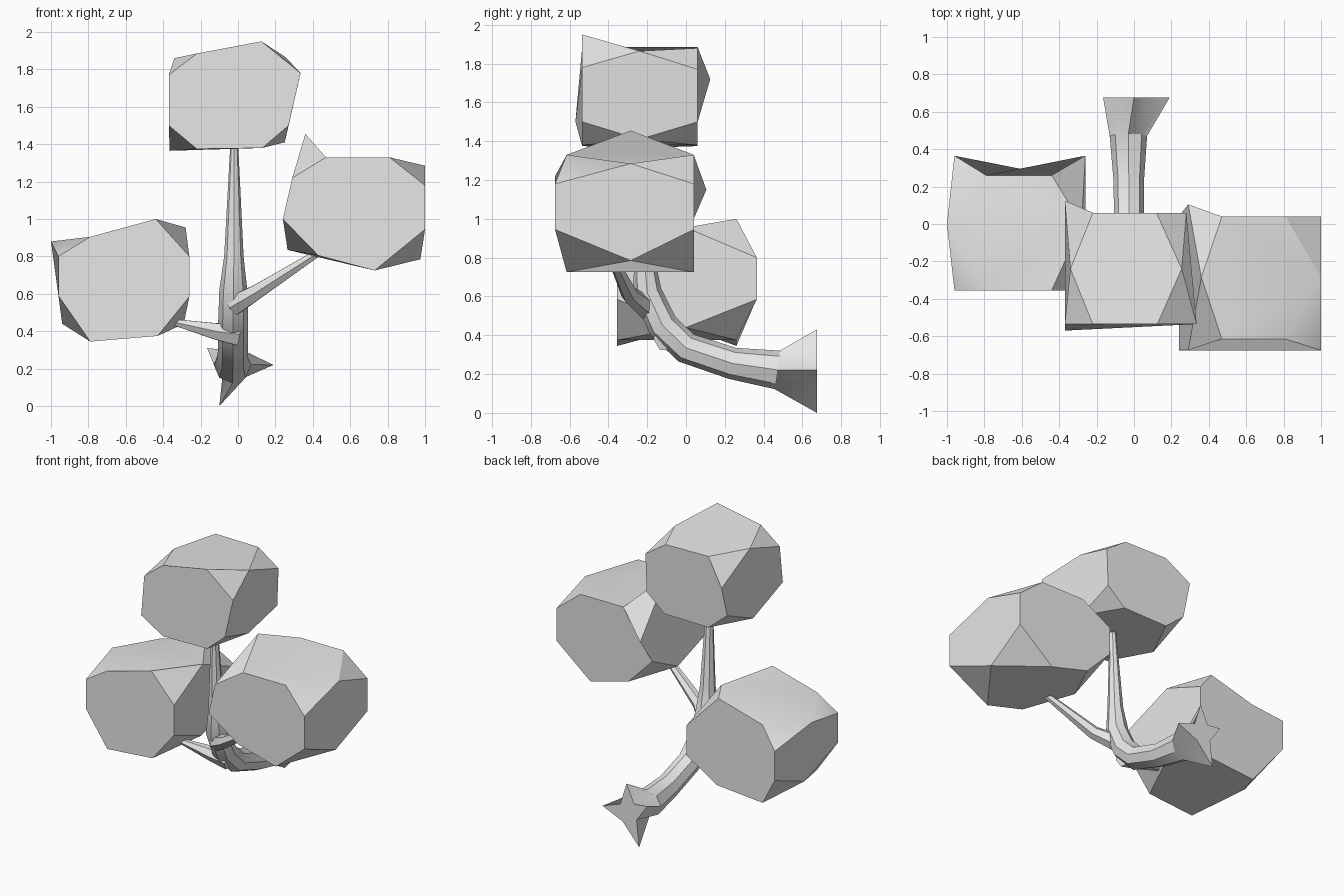
import bpy, bmesh, math
from mathutils import Vector

cube = bpy.data.objects.get("Cube")
if cube:
    bpy.data.objects.remove(cube, do_unlink=True)

GREY = (0.8, 0.8, 0.8, 1)
grey = bpy.data.materials.new("plain grey")
grey.use_nodes = True
grey.diffuse_color = GREY
grey.node_tree.nodes["Principled BSDF"].inputs["Base Color"].default_value = GREY


def make_object(name, verts, faces):
    mesh = bpy.data.meshes.new(name)
    bm = bmesh.new()
    points = [bm.verts.new(v) for v in verts]
    for face in faces:
        bm.faces.new([points[i] for i in face])
    bmesh.ops.recalc_face_normals(bm, faces=bm.faces)
    bm.to_mesh(mesh)
    bm.free()
    obj = bpy.data.objects.new(name, mesh)
    bpy.context.collection.objects.link(obj)
    mesh.materials.append(grey)
    bpy.ops.object.select_all(action="DESELECT")
    obj.select_set(True)
    bpy.context.view_layer.objects.active = obj
    bpy.ops.object.shade_smooth_by_angle(angle=math.radians(30))
    return obj


# Box with its corners cut off: octagon front and back, a midpoint on each depth edge
def foliage(name, outline, mids, mid_y, flat_y, side_y, moved):
    verts = []
    for end in (0, 1):
        for i, (x, z) in enumerate(outline):
            y = side_y[end] if i in (2, 3, 6, 7) else flat_y[end]
            verts.append((x, y, z))
    verts += [(x, mid_y, z) for x, z in mids]
    for i, position in moved.items():
        verts[i] = position
    n = len(outline)
    faces = [range(n), range(n, n + n)]
    for k in range(4):
        a, b = 2 * k, 2 * k + 1
        here, before = 2 * n + k, 2 * n + (k - 1) % 4
        after = (b + 1) % n
        faces.append((a, b, here, n + b, n + a, before))       # side of the box
        faces += [(b, after, here), (n + b, n + after, here)]  # cut corners
    return make_object(name, verts, faces)


# Outlines run from the bottom edge anticlockwise; midpoints start bottom left-hand side
foliage("top_foliage",
        [(-.22, 1.375), (.13, 1.38), (.27, 1.5), (.335, 1.78),
         (.125, 1.95), (-.22, 1.885), (-.37, 1.77), (-.37, 1.5)],
        [(.25, 1.41), (.255, 1.865), (-.34, 1.86), (-.365, 1.365)],
        -.24, (-.535, .06), (-.535, .06),
        {7: (-.37, -.57, 1.5), 11: (.28, .06, 1.77), 12: (.12, .06, 1.88),
         14: (-.37, .125, 1.72)})
foliage("left_foliage",
        [(.43, .805), (.73, .725), (1, .945), (1, 1.18),
         (.81, 1.33), (.47, 1.33), (.29, 1.22), (.24, 1)],
        [(.975, .785), (1, 1.285), (.36, 1.455), (.265, .835)],
        -.285, (-.615, .04), (-.675, .04),
        {14: (.29, .105, 1.15)})
foliage("right_foliage",
        [(-.79, .345), (-.43, .375), (-.26, .585), (-.26, .8),
         (-.44, 1), (-.79, .905), (-.96, .8), (-.96, .59)],
        [(-.29, .44), (-.28, .955), (-1, .88), (-.94, .44)],
        0, (-.355, .26), (-.355, .365), {})


# Tapering tube along a path of (x, y, z, radius), with an optional first ring
def tapered_tube(name, path, reference, sides, first_ring=None):
    centres = [Vector(p[:3]) for p in path]
    verts = list(first_ring or [])
    for i, centre in enumerate(centres):
        ahead = centres[min(i + 1, len(path) - 1)]
        behind = centres[max(i - 1, 0)]
        t = (ahead - behind).normalized()
        side = (reference - t * reference.dot(t)).normalized()
        up = t.cross(side)
        for k in range(sides):
            a = math.tau * k / sides
            verts.append(centre + (side * math.cos(a) + up * math.sin(a)) * path[i][3])
    rings = len(verts) // sides
    faces = []
    for r in range(rings - 1):
        for k in range(sides):
            j = (k + 1) % sides
            faces.append((r * sides + k, r * sides + j,
                          (r + 1) * sides + j, (r + 1) * sides + k))
    faces += [range(sides), range((rings - 1) * sides, rings * sides)]
    return make_object(name, verts, faces)


# Trunk leaning out from a star of roots and curving upward
roots = [(.19, .22), (.05, .27), (0, .43), (-.06, .3),
         (-.165, .31), (-.08, .19), (-.1, 0), (.03, .15)]
tapered_tube("trunk",
             [(-.03, .47, .222, .1), (-.028, .24, .255, .082), (-.026, 0, .335, .08),
              (-.026, -.12, .45, .08), (-.025, -.2, .62, .075),
              (-.022, -.215, .8, .052), (-.02, -.24, 1.42, .02)],
             Vector((1, 0, 0)), 8, [(x, .675, z) for x, z in roots])

# Side branches
tapered_tube("left_branch",
             [(-.02, -.2, .54, .06), (.1, -.29, .61, .045), (.46, -.4, .84, .02)],
             Vector((0, 1, 0)), 6)
tapered_tube("right_branch",
             [(0, -.1, .385, .07), (-.12, -.12, .4, .05), (-.35, -.16, .45, .018)],
             Vector((0, 1, 0)), 6)
